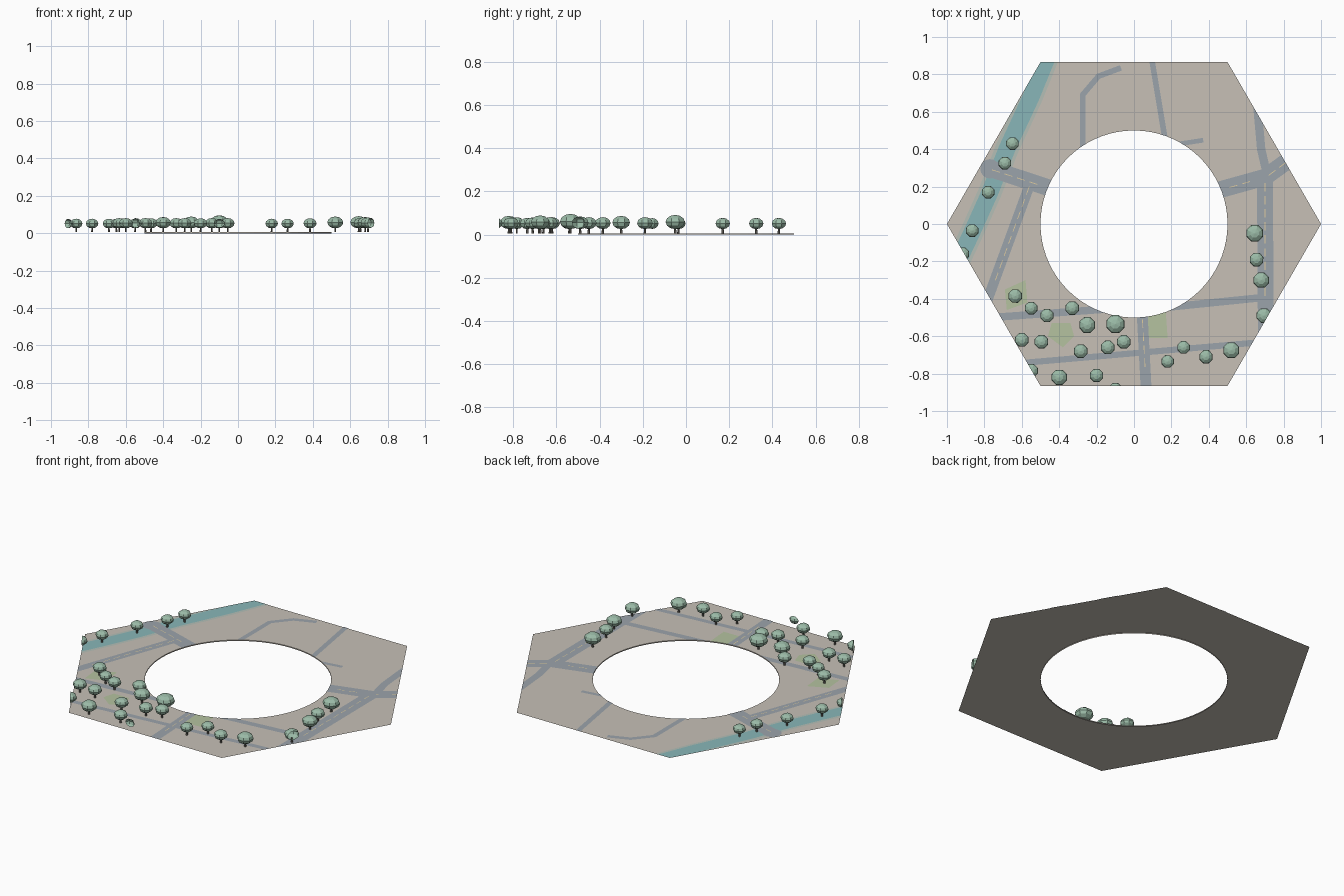
import bpy, bmesh, math
from mathutils import Vector, Matrix

if "Cube" in bpy.data.objects:
    bpy.data.objects.remove(bpy.data.objects["Cube"])

APOTHEM, HOLE, SEGS, GROUND = math.sqrt(3) / 2, 0.5, 72, 0.006


def material(name, color):
    m = bpy.data.materials.new(name)
    m.diffuse_color = (*color, 1)
    m.use_nodes = True
    m.node_tree.nodes["Principled BSDF"].inputs["Base Color"].default_value = m.diffuse_color
    return m


BEIGE = material("paving", (0.57, 0.53, 0.47))
ROAD = material("asphalt", (0.33, 0.37, 0.41))
WATER = material("water", (0.25, 0.47, 0.48))
BANK = material("bank", (0.46, 0.52, 0.47))
GRASS = material("grass", (0.46, 0.54, 0.35))
LINE = material("lane_line", (0.75, 0.62, 0.35))
LEAF = material("leaves", (0.33, 0.50, 0.39))
BARK = material("bark", (0.16, 0.15, 0.13))


def finish(bm, name, *mats):
    mesh = bpy.data.meshes.new(name)
    bm.to_mesh(mesh)
    bm.free()
    ob = bpy.data.objects.new(name, mesh)
    bpy.context.collection.objects.link(ob)
    for m in mats:
        mesh.materials.append(m)


def clip_hex(bm):
    for i in range(6):
        a = math.radians(30 + 60 * i)
        n = Vector((math.cos(a), math.sin(a), 0))
        bmesh.ops.bisect_plane(bm, geom=bm.verts[:] + bm.edges[:] + bm.faces[:], dist=1e-6,
                               plane_co=n * APOTHEM, plane_no=n, clear_outer=True)


def clip_hole(bm):
    # split along the chords of the round opening, then remove what lies inside
    for i in range(SEGS):
        a = 2 * math.pi * (i + 0.5) / SEGS
        n = Vector((math.cos(a), math.sin(a), 0))
        c = n * HOLE * math.cos(math.pi / SEGS)
        faces = [f for f in bm.faces if any((v.co - c).dot(n) > 1e-5 for v in f.verts)
                 and any((v.co - c).dot(n) < -1e-5 for v in f.verts)
                 and min(v.co.xy.length for v in f.verts) < 0.52]
        geom = set(faces)
        for f in faces:
            geom.update(f.edges)
            geom.update(f.verts)
        if geom:
            bmesh.ops.bisect_plane(bm, geom=list(geom), dist=1e-6, plane_co=c, plane_no=n)
    gone = [f for f in bm.faces if f.calc_center_median().xy.length < HOLE * 0.999]
    bmesh.ops.delete(bm, geom=gone, context='FACES')


def patch(name, pts, mat, layer):
    bm = bmesh.new()
    f = bm.faces.new([bm.verts.new((x, y, GROUND + 0.0006 * layer)) for x, y in pts])
    f.normal_update()
    if f.normal.z < 0:
        f.normal_flip()
    clip_hex(bm)
    clip_hole(bm)
    finish(bm, name, mat)


def strip(name, path, width, mat, layer):
    """Flat ribbon with mitred corners, clipped to the tile."""
    p = [Vector(q) for q in path]
    bm = bmesh.new()
    rows = []
    for i, q in enumerate(p):
        d0 = (q - p[i - 1]).normalized() if i else (p[1] - q).normalized()
        d1 = (p[i + 1] - q).normalized() if i < len(p) - 1 else d0
        t = (d0 + d1).normalized()
        n = Vector((-t.y, t.x)) * width / 2 / max(t.dot(d0), 0.4)
        rows.append([bm.verts.new((*w, GROUND + 0.0006 * layer)) for w in (q + n, q - n)])
    for a, b in zip(rows, rows[1:]):
        bm.faces.new((a[0], a[1], b[1], b[0]))
    clip_hex(bm)
    clip_hole(bm)
    finish(bm, name, mat)


def dashes(name, a, b):
    a, b = Vector(a), Vector(b)
    d = (b - a).normalized()
    n = Vector((-d.y, d.x)) * 0.002
    bm = bmesh.new()
    for i in range(int((b - a).length / 0.07)):
        s = a + d * 0.07 * i
        e = s + d * 0.045
        bm.faces.new([bm.verts.new((*w, GROUND + 0.003)) for w in (s - n, e - n, e + n, s + n)])
    clip_hex(bm)
    finish(bm, name, LINE)


# hexagonal ground sheet with a short wall around the opening
bm = bmesh.new()
rings = []
for i in range(SEGS):
    a = 2 * math.pi * i / SEGS
    r = APOTHEM / math.cos((a % (math.pi / 3)) - math.pi / 6)
    c, s = math.cos(a), math.sin(a)
    rings.append([bm.verts.new(v) for v in ((r * c, r * s, GROUND), (HOLE * c, HOLE * s, GROUND),
                                            (HOLE * c, HOLE * s, 0))])
for i, a in enumerate(rings):
    b = rings[(i + 1) % SEGS]
    bm.faces.new((a[0], b[0], b[1], a[1]))
    bm.faces.new((a[1], b[1], b[2], a[2]))
finish(bm, "ground", BEIGE)

# river and its bank
river = [(-0.44, 0.95), (-0.55, 0.68), (-0.68, 0.40), (-0.77, 0.17), (-0.86, -0.03), (-0.95, -0.22)]
strip("river_bank", river, 0.125, BANK, 1)
strip("river", river, 0.09, WATER, 2)

# lawns
patch("lawn_west", [(-0.69, -0.35), (-0.58, -0.30), (-0.57, -0.42), (-0.68, -0.46)], GRASS, 1)
patch("lawn_middle", [(-0.44, -0.53), (-0.34, -0.53), (-0.32, -0.6), (-0.38, -0.66), (-0.46, -0.6)], GRASS, 1)
patch("lawn_south", [(0.07, -0.47), (0.17, -0.47), (0.18, -0.61), (0.08, -0.61)], GRASS, 1)

# streets
strip("west_avenue", [(-0.78, 0.30), (-0.43, 0.185)], 0.09, ROAD, 3)
patch("turning_circle", [(-0.77 + 0.052 * math.cos(k * math.pi / 8), 0.295 + 0.052 * math.sin(k * math.pi / 8))
                         for k in range(16)], ROAD, 3)
strip("west_street", [(-0.55, 0.23), (-0.80, -0.45)], 0.055, ROAD, 3)
strip("east_avenue", [(0.43, 0.175), (0.70, 0.25), (0.88, 0.38)], 0.09, ROAD, 3)
strip("east_street", [(0.70, 0.25), (0.705, -0.6)], 0.085, ROAD, 3)
strip("north_east_street", [(0.655, 0.68), (0.68, 0.40), (0.71, 0.27)], 0.045, ROAD, 3)
strip("south_east_lane", [(0.18, -0.445), (0.72, -0.39)], 0.04, ROAD, 3)
strip("south_west_lane", [(-0.76, -0.50), (-0.08, -0.45)], 0.04, ROAD, 3)
strip("south_lane", [(-0.62, -0.745), (0.70, -0.63)], 0.033, ROAD, 3)
strip("south_street", [(0.042, -0.45), (0.066, -0.9)], 0.058, ROAD, 3)
strip("north_lane", [(0.092, 0.9), (0.17, 0.43)], 0.03, ROAD, 3)
strip("north_west_lane", [(-0.275, 0.38), (-0.275, 0.69), (-0.19, 0.79), (-0.07, 0.835)], 0.03, ROAD, 3)
strip("short_lane", [(0.22, 0.425), (0.37, 0.448)], 0.025, ROAD, 3)
dashes("west_avenue_line", (-0.76, 0.29), (-0.48, 0.20))
dashes("west_street_line", (-0.56, 0.20), (-0.77, -0.38))
dashes("east_avenue_line", (0.51, 0.195), (0.70, 0.25))
dashes("east_corner_line", (0.72, 0.26), (0.84, 0.35))
dashes("east_street_line", (0.70, 0.22), (0.70, -0.48))
dashes("south_street_line", (0.045, -0.51), (0.064, -0.85))


def tree(i, x, y, r):
    top = 0.036 + r * 1.16
    low = 0.026
    bm = bmesh.new()
    bmesh.ops.create_cone(bm, segments=6, radius1=0.006, radius2=0.004, depth=0.034 - GROUND,
                          matrix=Matrix.Translation((x, y, (0.034 + GROUND) / 2)))
    for f in bm.faces:
        f.material_index = 1
    mid = (top + low) / 2
    bmesh.ops.create_uvsphere(bm, u_segments=8, v_segments=6, radius=1,
                              matrix=Matrix.Translation((x, y, mid)) @ Matrix.Rotation(0.39, 4, 'Z')
                              @ Matrix.Diagonal((r, r, (top - low) / 2, 1)))
    clip_hex(bm)
    finish(bm, "tree_%02d" % i, LEAF, BARK)


# trees: x, y, crown radius
TREES = [(-0.65, 0.43, .036), (-0.69, 0.325, .036), (-0.78, 0.17, .036), (-0.865, -0.035, .036),
         (-0.915, -0.16, .036), (-0.635, -0.385, .039), (-0.55, -0.45, .036), (-0.465, -0.49, .038),
         (-0.33, -0.45, .039), (-0.25, -0.54, .046), (-0.10, -0.535, .052), (-0.60, -0.62, .039),
         (-0.495, -0.63, .039), (-0.285, -0.68, .039), (-0.14, -0.66, .039), (-0.055, -0.63, .039),
         (-0.55, -0.785, .039), (-0.40, -0.82, .044), (-0.20, -0.81, .038), (-0.10, -0.885, .038),
         (0.18, -0.735, .036), (0.265, -0.66, .036), (0.385, -0.71, .038), (0.52, -0.675, .046),
         (0.645, -0.05, .048), (0.655, -0.19, .039), (0.68, -0.30, .044), (0.695, -0.49, .042)]
for i, t in enumerate(TREES):
    tree(i, *t)
